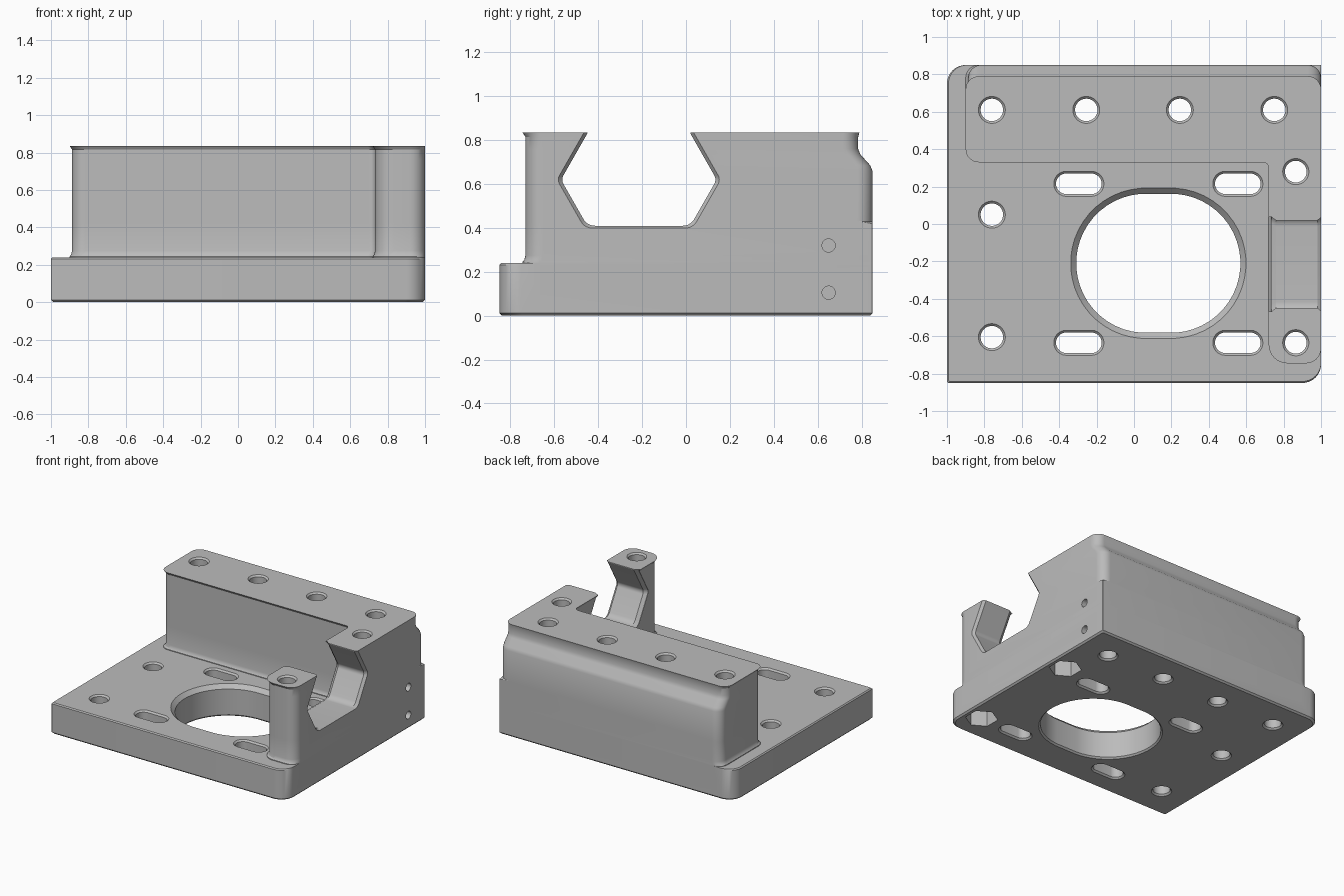
import bpy, bmesh, math
from mathutils import Vector

cube = bpy.data.objects.get("Cube")
if cube:
    bpy.data.objects.remove(cube)

grey = bpy.data.materials.new("plain grey")
grey.use_nodes = True
colour = (0.5, 0.5, 0.5, 1)
grey.diffuse_color = colour
grey.node_tree.nodes["Principled BSDF"].inputs["Base Color"].default_value = colour


def rounded(corners, steps=8):
    """Outline from (u, v, radius) corners, each replaced by a true arc."""
    pts = [Vector(c[:2]) for c in corners]
    out = []
    for i, p in enumerate(pts):
        a = (pts[i - 1] - p).normalized()
        b = (pts[(i + 1) % len(pts)] - p).normalized()
        half = a.angle(b) / 2
        d, w = corners[i][2] / math.tan(half), math.sin(half)
        for k in range(steps + 1):
            t = k / steps
            k0, k1, k2 = (1 - t) ** 2, 2 * w * t * (1 - t), t * t
            out.append((k0 * (p + a * d) + k1 * p + k2 * (p + b * d)) / (k0 + k1 + k2))
    return out


def stadium(x, y, half, r, n=48):
    """Circle, or slot when half is above zero."""
    out = []
    for i in range(n):
        c = math.cos((i + 0.5) * math.tau / n)
        s = math.sin((i + 0.5) * math.tau / n)
        out.append((x + math.copysign(half, c) + r * c, y + r * s))
    return out


def loft(name, layers, axis="z"):
    """Closed solid through (position, outline) layers."""
    bm = bmesh.new()
    rings = []
    for h, outline in layers:
        rings.append([bm.verts.new((u, v, h) if axis == "z" else (h, u, v)) for u, v in outline])
    n = len(rings[0])
    for lo, hi in zip(rings, rings[1:]):
        for i in range(n):
            j = (i + 1) % n
            bm.faces.new((lo[i], lo[j], hi[j], hi[i]))
    bm.faces.new(rings[0][::-1])
    bm.faces.new(rings[-1])
    bmesh.ops.recalc_face_normals(bm, faces=bm.faces)
    mesh = bpy.data.meshes.new(name)
    bm.to_mesh(mesh)
    bm.free()
    mesh.materials.append(grey)
    ob = bpy.data.objects.new(name, mesh)
    bpy.context.collection.objects.link(ob)
    return ob


def combine(target, other, operation):
    mod = target.modifiers.new(operation.lower(), "BOOLEAN")
    mod.operation, mod.object, mod.solver = operation, other, "EXACT"
    bpy.context.view_layer.objects.active = target
    bpy.ops.object.modifier_apply(modifier=mod.name)
    bpy.data.objects.remove(other)


def drill(x, y, half, r, top, rim=0.012, foot=0.012):
    """Vertical through hole, chamfered at both ends."""
    e = 0.02
    layers = [(-e, r + foot + e), (foot, r), (top - rim, r), (top + e, r + rim + e)]
    cutter = loft("hole_cutter", [(z, stadium(x, y, half, q)) for z, q in layers])
    combine(body, cutter, "DIFFERENCE")


# Base plate with chamfered edges
def base_outline(near, far):
    return rounded([(-1 + near, -0.85 + near, 0.01), (1 - far, -0.85 + near, 0.1),
                    (1 - far, 0.85 - far, 0.004), (-1 + near, 0.85 - far, 0.1)])


body = loft("mounting_bracket", [(0, base_outline(0.012, 0.012)), (0.012, base_outline(0, 0)),
                                 (0.232, base_outline(0, 0)), (0.24, base_outline(0.008, 0))])


# L-shaped wall: foot fillet, stepped back face and thin lip at the top
def wall_outline(inset, back, corner):
    left, front, inner, end = -0.9 + inset, 0.33 + inset, 0.72 + inset, -0.745 + inset
    return rounded([(left, front, 0.07), (inner, front, 0.03), (inner, end, 0.1),
                    (1, end, 0.08), (1, back, corner), (left, back, 0.07)])


wall_layers = [(0.1, 0, 0.85, 0.004), (0.245, 0, 0.85, 0.004), (0.255, 0.008, 0.85, 0.004),
               (0.275, 0.013, 0.85, 0.004), (0.42, 0.013, 0.85, 0.004), (0.43, 0.013, 0.85, 0.07),
               (0.66, 0.013, 0.85, 0.07), (0.685, 0.013, 0.84, 0.07), (0.735, 0.013, 0.795, 0.07),
               (0.76, 0.013, 0.785, 0.07), (0.815, 0.013, 0.785, 0.07), (0.835, 0, 0.79, 0.07)]
wall = loft("wall", [(z, wall_outline(i, b, c)) for z, i, b, c in wall_layers])
combine(body, wall, "UNION")


# Six-sided notch through the side wall, flared at both mouths
def notch_outline(grow):
    cy, cz = -0.215, 0.62
    side = [(0.235, -0.21, 0.06), (0.355, 0, 0.04), (0.235, 0.21, 0.004), (0.235, 0.4, 0.004)]
    corners = side + [(-u, v, r) for u, v, r in reversed(side)]
    return rounded([(cy + u * (1 + grow), cz + v * (1 + grow), r) for u, v, r in corners])


notch = loft("notch_cutter", [(0.6, notch_outline(0.06)), (0.735, notch_outline(0.06)),
                              (0.76, notch_outline(0)), (0.98, notch_outline(0)),
                              (1.02, notch_outline(0.1))], "x")
combine(body, notch, "DIFFERENCE")

# Large rounded opening and four slots
drill(0.13, -0.21, 0.067, 0.372, 0.24, rim=0.03)
for x in (-0.295, 0.555):
    for y in (0.215, -0.635):
        drill(x, y, 0.067, 0.055, 0.24)

# Screw holes in plate and wall
for x, y in ((-0.76, 0.05), (-0.76, -0.605)):
    drill(x, y, 0, 0.06, 0.24)
for x in (-0.76, -0.255, 0.245, 0.75):
    drill(x, 0.61, 0, 0.06, 0.835)
for y in (0.28, -0.635):
    drill(0.865, y, 0, 0.058, 0.835)
    # Nut pocket underneath
    pocket = stadium(0.865, y, 0, 0.115, 6)
    combine(body, loft("nut_cutter", [(-0.02, pocket), (0.16, pocket)]), "DIFFERENCE")

# Small blind holes in the side face
for z in (0.105, 0.32):
    ring = stadium(0.65, z, 0, 0.03, 24)
    combine(body, loft("side_hole_cutter", [(0.85, ring), (1.05, ring)], "x"), "DIFFERENCE")

# Smooth curved surfaces, keep edges crisp
for ob in bpy.context.selected_objects:
    ob.select_set(False)
body.select_set(True)
bpy.context.view_layer.objects.active = body
bpy.ops.object.shade_smooth_by_angle(angle=math.radians(25))
